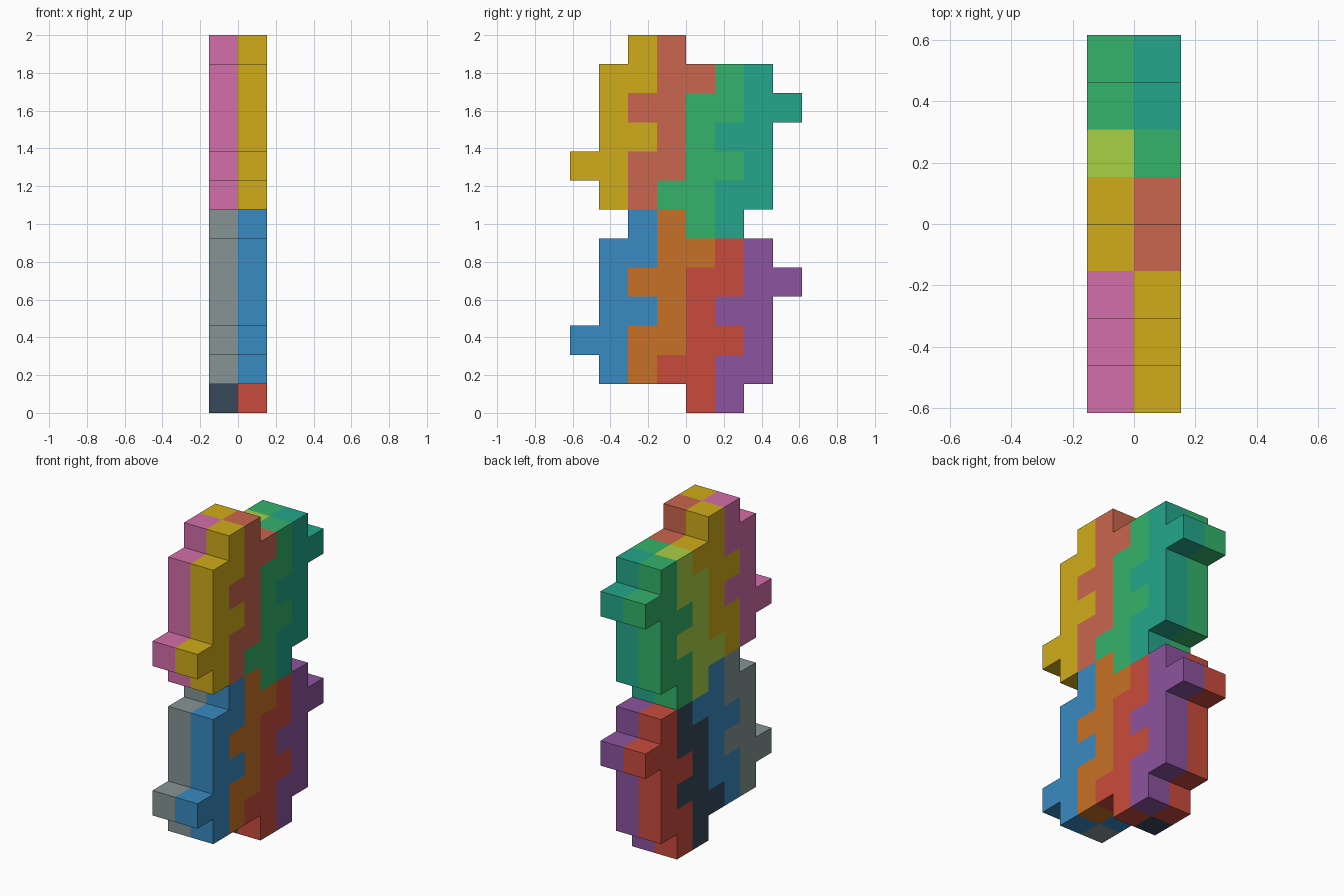
import bpy, bmesh

if "Cube" in bpy.data.objects:
    bpy.data.objects.remove(bpy.data.objects["Cube"])

U = 2 / 13   # one grid cell

# Stepped tile outline in cells (y, z), and the same tile turned half round
TILE = [(0, 0), (1, 0), (1, 2), (2, 2), (2, 3), (1, 3), (1, 4), (2, 4),
        (2, 6), (1, 6), (1, 5), (0, 5), (0, 2), (-1, 2), (-1, 1), (0, 1)]
TURNED = [(3 - y, 6 - z) for y, z in TILE]

COLOURS = {
    "yellow": "CFAC19", "salmon": "C9664D", "green": "34B36A", "teal": "24A68B",
    "blue": "398AC2", "orange": "C97126", "red": "C94B3C", "purple": "8C549F",
    "pink": "D36EA8", "lime": "A9D046", "grey": "869494", "navy": "37485A",
}


def linear(c):
    return c / 12.92 if c <= 0.04045 else ((c + 0.055) / 1.055) ** 2.4


def material(name):
    mat = bpy.data.materials.get(name)
    if not mat:
        mat = bpy.data.materials.new(name)
        h = COLOURS[name]
        mat.diffuse_color = [linear(int(h[i:i + 2], 16) / 255) for i in (0, 2, 4)] + [1]
        mat.use_nodes = True
        mat.node_tree.nodes["Principled BSDF"].inputs["Base Color"].default_value = mat.diffuse_color
    return mat


def tile(name, outline, x, y0, z0, colour):
    """Extrude one outline a single cell thick, from x towards +x."""
    bm = bmesh.new()
    face = bm.faces.new([bm.verts.new((x, (y + y0 - 4) * U, (z + z0) * U))
                         for y, z in outline])
    new = bmesh.ops.extrude_face_region(bm, geom=[face])["geom"]
    bmesh.ops.translate(bm, vec=(U, 0, 0),
                        verts=[v for v in new if isinstance(v, bmesh.types.BMVert)])
    bmesh.ops.recalc_face_normals(bm, faces=bm.faces)
    mesh = bpy.data.meshes.new(name)
    bm.to_mesh(mesh)
    bm.free()
    mesh.materials.append(material(colour))
    bpy.context.collection.objects.link(bpy.data.objects.new(name, mesh))


# Each pair: y cell, z cell, then (tile, turned tile) colours in right and left layers
PAIRS = {
    "upper_front": (1, 7, ("yellow", "salmon"), ("pink", "yellow")),
    "upper_back": (4, 6, ("green", "teal"), ("lime", "green")),
    "lower_front": (1, 1, ("blue", "orange"), ("grey", "blue")),
    "lower_back": (4, 0, ("red", "purple"), ("navy", "red")),
}
for name, (y, z, right, left) in PAIRS.items():
    for side, x, pair in (("right", 0, right), ("left", -U, left)):
        tile(f"{name}_{side}_tile", TILE, x, y, z, pair[0])
        tile(f"{name}_{side}_turned_tile", TURNED, x, y, z, pair[1])
